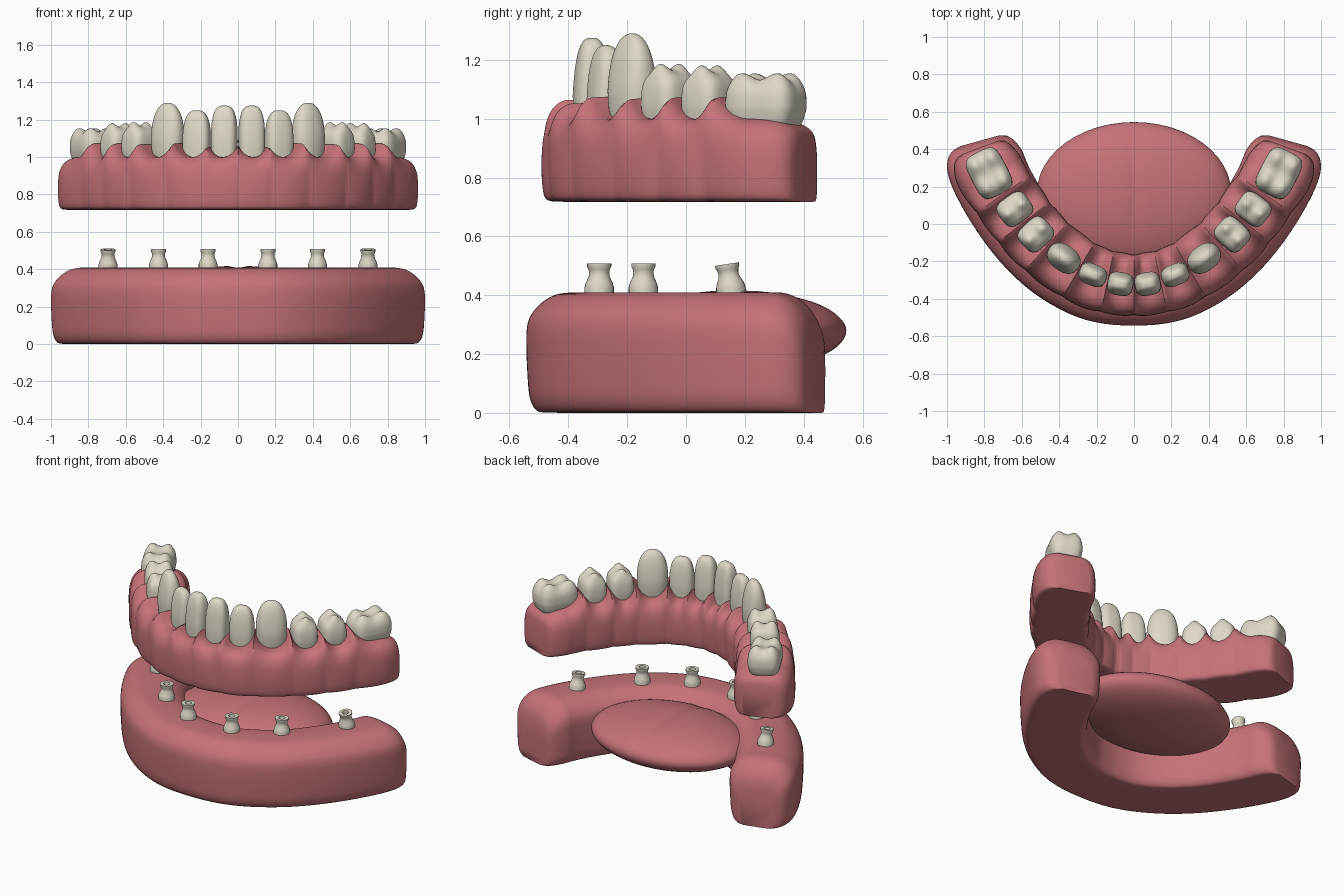
import bpy, bmesh, math
from mathutils import Vector, Matrix

cube = bpy.data.objects.get("Cube")
if cube:
    bpy.data.objects.remove(cube, do_unlink=True)


def material(name, rgb):
    mat = bpy.data.materials.new(name)
    mat.use_nodes = True
    mat.diffuse_color = (*rgb, 1)
    mat.node_tree.nodes["Principled BSDF"].inputs["Base Color"].default_value = (*rgb, 1)
    return mat


GUM = material("gum pink", (0.56, 0.17, 0.19))
IVORY = material("tooth ivory", (0.73, 0.69, 0.58))


def finish(bm, name, mat, matrix=None, angle=50):
    bmesh.ops.recalc_face_normals(bm, faces=bm.faces)
    mesh = bpy.data.meshes.new(name)
    bm.to_mesh(mesh)
    bm.free()
    mesh.materials.append(mat)
    obj = bpy.data.objects.new(name, mesh)
    bpy.context.collection.objects.link(obj)
    if matrix:
        obj.matrix_world = matrix
    bpy.ops.object.select_all(action='DESELECT')
    obj.select_set(True)
    bpy.context.view_layer.objects.active = obj
    bpy.ops.object.shade_smooth_by_angle(angle=math.radians(angle))


def arch_path(half, steps=16):
    """Mirrored smooth path: list of (arc length, point, tangent)."""
    pts = [Vector((-x, y)) for x, y in reversed(half[1:])] + [Vector(p) for p in half]
    pts = [2 * pts[0] - pts[1]] + pts + [2 * pts[-1] - pts[-2]]
    out = []
    for a, b, c, d in zip(pts, pts[1:], pts[2:], pts[3:]):
        for i in range(steps):
            t = i / steps
            out.append(0.5 * (2 * b + (c - a) * t + (2 * a - 5 * b + 4 * c - d) * t ** 2
                              + (3 * b - a - 3 * c + d) * t ** 3))
    out.append(pts[-2])
    path, s = [], 0
    for i, p in enumerate(out):
        s += (p - out[i - 1]).length if i else 0
        tangent = (out[min(i + 1, len(out) - 1)] - out[max(i - 1, 0)]).normalized()
        path.append((s, p, tangent))
    return path


def round_profile(half):
    """Mirror a half profile of (offset, height) and cut its corners."""
    pts = half + [(-o, z) for o, z in reversed(half)]
    for _ in range(2):
        nxt = []
        for (a, b), (c, d) in zip(pts, pts[1:] + pts[:1]):
            nxt += [(a * .75 + c * .25, b * .75 + d * .25), (a * .25 + c * .75, b * .25 + d * .75)]
        pts = nxt
    return pts


def sweep(name, path, profile, width, base, top, end_width, end_height):
    """Sweep a profile along the arch, rounding off both ends."""
    bm = bmesh.new()
    length, rows = path[-1][0], []
    for s, p, t in path:
        normal = Vector((t.y, -t.x))
        d = min(1, min(s, length - s) / 0.15)
        ease = math.sqrt(1 - (1 - d) ** 2)
        w = width(s, abs(2 * s / length - 1)) * (end_width + (1 - end_width) * ease)
        h = (top(s) - base) * (end_height + (1 - end_height) * ease)
        rows.append([bm.verts.new((*(p + normal * o * w), base + z * h)) for o, z in profile])
    n = len(profile)
    for r, q in zip(rows, rows[1:]):
        for i in range(n):
            bm.faces.new((r[i], r[(i + 1) % n], q[(i + 1) % n], q[i]))
    bm.faces.new(rows[0])
    bm.faces.new(rows[-1])
    finish(bm, name, GUM)


# Lower gum, with chamfered upper edges
lower = arch_path([(0, -.35), (.2, -.325), (.38, -.235), (.53, -.105), (.665, .07), (.775, .27), (.825, .445)])
lower_profile = round_profile([(.34, 0), (.42, .015), (.475, .12), (.49, .3), (.5, .5), (.5, .74),
                               (.43, .86), (.32, .95), (.19, 1)])
sweep("lower_gum", lower, lower_profile, lambda s, e: .385 + .04 * e, 0, lambda s: .41, .5, .58)

# Tongue, with a shallow groove along the middle
bm = bmesh.new()
bmesh.ops.create_uvsphere(bm, u_segments=48, v_segments=28, radius=1)
for v in bm.verts:
    x, y, z = v.co
    groove = .012 * math.exp(-(x / .06) ** 2) * max(0, z)
    v.co = (x * .52, .165 + y * .38, .28 + z * .138 - groove)
finish(bm, "tongue", GUM)

# Implant posts, the rear pair leaning
post = [(.05, 0), (.05, .022), (.046, .036), (.036, .058), (.034, .07), (.036, .082), (.041, .092),
        (.041, .102), (.02, .102), (.018, .085), (0, .085)]
for x, y, lean in ((.16, -.295, 0), (.425, -.145, 0), (.695, .155, 9)):
    for side in (-1, 1):
        bm = bmesh.new()
        verts = [bm.verts.new((r, 0, z)) for r, z in post]
        edges = [bm.edges.new(pair) for pair in zip(verts, verts[1:])]
        bmesh.ops.spin(bm, geom=verts + edges, cent=(0, 0, 0), axis=(0, 0, 1),
                       angle=math.tau, steps=24)
        bmesh.ops.remove_doubles(bm, verts=bm.verts, dist=.0002)
        place = Matrix.Translation((side * x, y, .405)) @ Matrix.Rotation(math.radians(lean), 4, 'X')
        finish(bm, ("left" if side > 0 else "right") + "_implant_post", IVORY, place)

# Teeth: name, x, y, width, depth, bottom, body top, roundness, cusp height, cusps
PAIR = [(0, .55), (0, -.55)]
QUAD = [(a, b) for a in (-.55, .55) for b in (-.5, .5)]
TEETH = [
    ("central_incisor", .073, -.32, .14, .125, .88, 1.275, 3, 0, []),
    ("lateral_incisor", .22, -.272, .152, .115, .88, 1.25, 2.8, 0, []),
    ("canine", .375, -.183, .19, .14, .9, 1.29, 2.3, 0, []),
    ("first_premolar", .525, -.055, .155, .18, .93, 1.155, 3.6, .035, PAIR),
    ("second_premolar", .637, .08, .155, .18, .93, 1.15, 3.6, .035, PAIR),
    ("molar", .775, .272, .255, .2, .95, 1.12, 4, .038, QUAD),
]
upper = arch_path([(0, -.325), (.075, -.32), (.22, -.285), (.375, -.195), (.52, -.07),
                   (.64, .08), (.765, .265), (.82, .41)])
spans = []


def make_tooth(name, place, width, depth, bottom, top, power, cusp, cusps):
    bm = bmesh.new()
    bmesh.ops.create_cube(bm, size=2)
    bmesh.ops.subdivide_edges(bm, edges=bm.edges, cuts=13, use_grid_fill=True)
    for v in bm.verts:
        x, y, z = v.co / sum(abs(c) ** power for c in v.co) ** (1 / power)
        crown = min(1, max(0, (z - .2) / .7))
        peak = sum(math.exp(-((x - a) ** 2 + (y - b) ** 2) / .17) for a, b in cusps)
        height = (bottom + top) / 2 + z * (top - bottom) / 2 + cusp * crown * peak
        neck = 1 - (.15 if cusps else .06) * max(0, -z)
        slim = 1 if cusps else 1 - .2 * max(0, z)
        v.co = (x * width / 2 * neck, y * depth / 2 * neck * slim, height)
    finish(bm, name, IVORY, place, 60)


for name, x, y, width, *shape in TEETH:
    for side in (-1, 1):
        s, p, t = min(upper, key=lambda k: (k[1] - Vector((side * x, y))).length)
        spans.append((s, width / 2 + .012))
        place = Matrix.Translation((side * x, y, 0)) @ Matrix.Rotation(math.atan2(t.y, t.x), 4, 'Z')
        make_tooth(("left_" if side > 0 else "right_") + name, place, width, *shape)


# Upper gum, scalloped around each tooth
def scallop(s):
    if s < min(a for a, _ in spans) or s > max(a for a, _ in spans):
        return 0
    return min(1, min(abs(s - a) / h for a, h in spans)) ** 2.2


upper_profile = round_profile([(.34, 0), (.45, .015), (.485, .1), (.5, .3), (.5, .55), (.48, .75),
                               (.42, .9), (.31, .99), (.2, 1)])
sweep("upper_gum", upper, upper_profile,
      lambda s, e: (.335 + .04 * e) * (1 - .05 * scallop(s)), .717,
      lambda s: 1 + .078 * scallop(s), .55, .78)
